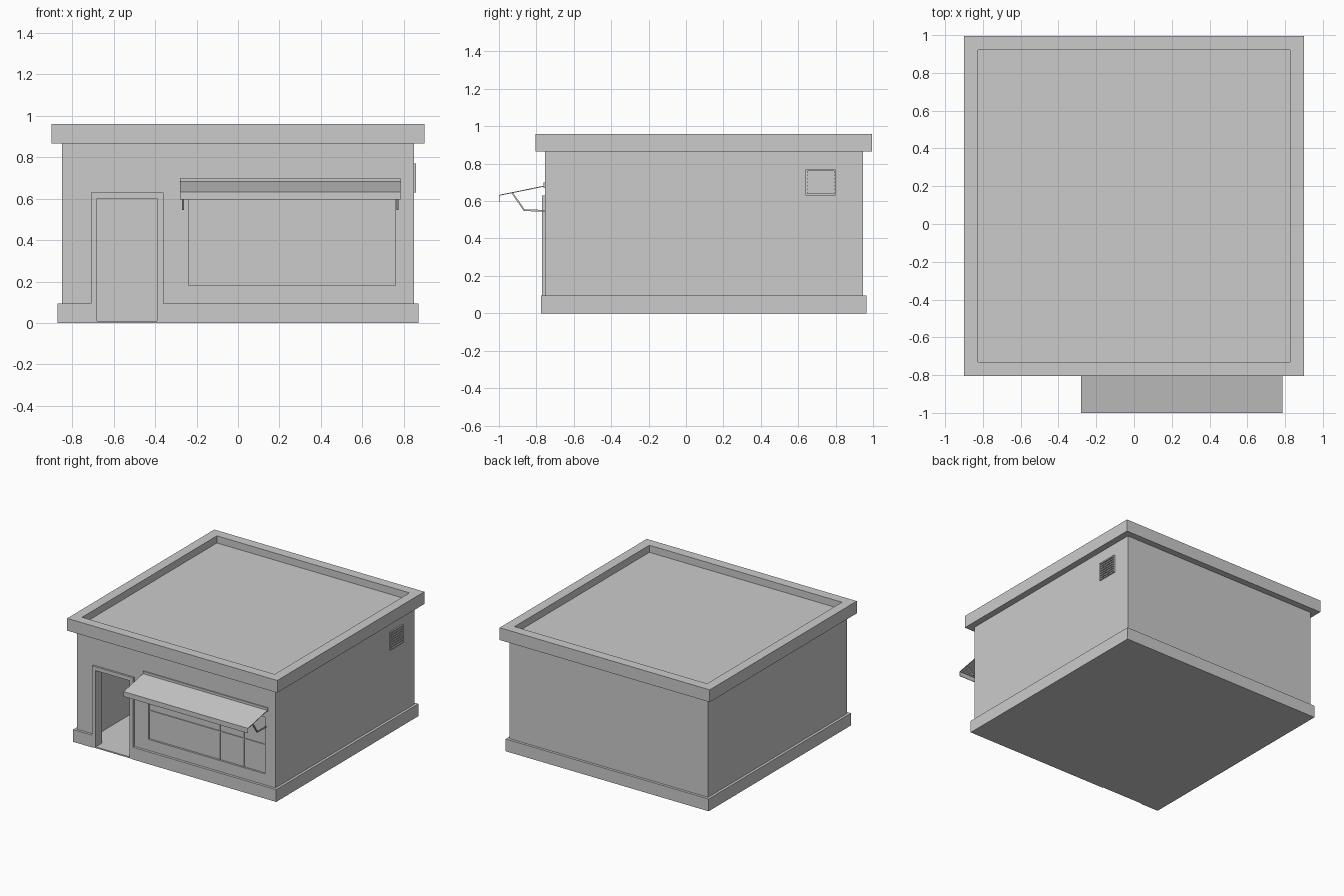
import bpy
import bmesh
from mathutils import Vector

default_cube = bpy.data.objects.get("Cube")
if default_cube:
    bpy.data.objects.remove(default_cube, do_unlink=True)

# One plain grey for the whole building
GREY = (0.6, 0.6, 0.6, 1.0)
plaster = bpy.data.materials.new("plain_grey")
plaster.use_nodes = True
plaster.diffuse_color = GREY
plaster.node_tree.nodes["Principled BSDF"].inputs["Base Color"].default_value = GREY


def finish(name, bm):
    """Turn a bmesh into a named, coloured object."""
    bmesh.ops.recalc_face_normals(bm, faces=bm.faces)
    mesh = bpy.data.meshes.new(name)
    bm.to_mesh(mesh)
    bm.free()
    mesh.materials.append(plaster)
    obj = bpy.data.objects.new(name, mesh)
    bpy.context.collection.objects.link(obj)
    return obj


def add_box(bm, x_range, y_range, z_range):
    low, high = (Vector(corner) for corner in zip(x_range, y_range, z_range))
    middle, size = (low + high) / 2, high - low
    for vert in bmesh.ops.create_cube(bm, size=1)["verts"]:
        vert.co = Vector(a * b for a, b in zip(vert.co, size)) + middle


def boxes(name, *ranges):
    bm = bmesh.new()
    for box in ranges:
        add_box(bm, *box)
    return finish(name, bm)


def cut(target, *ranges):
    """Carve boxes out of a part."""
    for box in ranges:
        cutter = boxes("cutter", box)
        cutter.hide_render = True
        modifier = target.modifiers.new("opening", "BOOLEAN")
        modifier.operation = "DIFFERENCE"
        modifier.solver = "EXACT"
        modifier.object = cutter
        bpy.context.view_layer.objects.active = target
        bpy.ops.object.modifier_apply(modifier=modifier.name)
        bpy.data.objects.remove(cutter, do_unlink=True)


def extrude_profile(name, profile, x_start, x_end):
    """Sweep a (y, z) outline along x."""
    bm = bmesh.new()
    face = bm.faces.new([bm.verts.new((x_start, y, z)) for y, z in profile])
    swept = bmesh.ops.extrude_face_region(bm, geom=[face])["geom"]
    moved = [item for item in swept if isinstance(item, bmesh.types.BMVert)]
    bmesh.ops.translate(bm, vec=(x_end - x_start, 0, 0), verts=moved)
    return finish(name, bm)


# Main dimensions
SIDE = 0.85
FRONT, BACK = -0.755, 0.945
WALL = 0.06
FLOOR = 0.01
TRIM_TOP, EAVE, TOP = 0.095, 0.865, 0.96
DOOR_LEFT, DOOR_RIGHT, DOOR_TOP = -0.68, -0.39, 0.6
FRAME = 0.03
WIN_LEFT, WIN_RIGHT, WIN_LOW, WIN_TOP = -0.24, 0.76, 0.18, 0.62


def footprint(margin):
    return ((-SIDE - margin, SIDE + margin), (FRONT - margin, BACK + margin))


room = (*footprint(-WALL), (FLOOR, EAVE - 0.02))
doorway = ((DOOR_LEFT, DOOR_RIGHT), (FRONT - 0.1, FRONT + 0.1), (FLOOR, DOOR_TOP))
window_recess = ((WIN_LEFT, WIN_RIGHT), (FRONT - 0.1, FRONT + 0.015), (WIN_LOW, WIN_TOP))

# Hollow walls with a doorway and a shallow window recess
walls = boxes("walls", (*footprint(0), (0.004, EAVE + 0.01)))
cut(walls, room, doorway, window_recess)

# Base trim, interrupted at the door
trim = boxes("base_trim", (*footprint(0.02), (0, TRIM_TOP)))
door_gap = ((DOOR_LEFT - FRAME, DOOR_RIGHT + FRAME), (FRONT - 0.1, FRONT), (-0.1, 0.2))
cut(trim, room, doorway, door_gap)

# Flat roof sunk behind a parapet
parapet = boxes("roof_parapet", (*footprint(0.05), (EAVE, TOP)))
cut(parapet, (*footprint(-0.025), (TOP - 0.055, TOP + 0.1)))

# Door frame and threshold
frame_depth = (FRONT - 0.015, FRONT + WALL)
frame_height = (0, DOOR_TOP + FRAME)
boxes(
    "door_frame",
    ((DOOR_LEFT - FRAME, DOOR_LEFT), frame_depth, frame_height),
    ((DOOR_RIGHT, DOOR_RIGHT + FRAME), frame_depth, frame_height),
    ((DOOR_LEFT, DOOR_RIGHT), frame_depth, (DOOR_TOP, DOOR_TOP + FRAME)),
    ((DOOR_LEFT, DOOR_RIGHT), frame_depth, (0, FLOOR)),
)

# Slim window bars
bar_depth = (FRONT + 0.008, FRONT + 0.02)
bars = [((x, x + 0.01), bar_depth, (WIN_LOW, WIN_TOP)) for x in (0.36, 0.565)]
bars.append(((WIN_LEFT, WIN_RIGHT), bar_depth, (0.395, 0.403)))
boxes("window_bars", *bars)

# Awning: sloping sheet with a front valance, and its wall rail
AWNING_LEFT, AWNING_RIGHT = -0.28, 0.785
awning_profile = [
    (FRONT, 0.683), (-1, 0.633), (-1, 0.595),
    (-0.996, 0.595), (-0.996, 0.629), (FRONT, 0.678),
]
extrude_profile("awning", awning_profile, AWNING_LEFT, AWNING_RIGHT)
boxes("awning_rail", ((AWNING_LEFT, AWNING_RIGHT), (FRONT - 0.008, FRONT), (0.67, 0.7)))

# Folding arms carrying the awning
arm_profile = [
    (FRONT, 0.553), (-0.862, 0.555), (-0.926, 0.646),
    (-0.934, 0.644), (-0.867, 0.546), (FRONT, 0.545),
]
for side, x in (("right", AWNING_LEFT + 0.01), ("left", AWNING_RIGHT - 0.02)):
    extrude_profile("awning_arm_" + side, arm_profile, x, x + 0.01)

# Louvred vent on the left side wall
VENT_Y, VENT_Z, RIM = (0.64, 0.8), (0.63, 0.77), 0.01
rim_depth = (SIDE - 0.005, SIDE + 0.01)
vent_parts = [(rim_depth, (y, y + RIM), VENT_Z) for y in (VENT_Y[0], VENT_Y[1] - RIM)]
vent_parts += [(rim_depth, VENT_Y, (z, z + RIM)) for z in (VENT_Z[0], VENT_Z[1] - RIM)]
SLATS = 6
spacing = (VENT_Z[1] - VENT_Z[0] - RIM) / (SLATS + 1)
for i in range(SLATS):
    z = VENT_Z[0] + RIM / 2 + spacing * (i + 1)
    vent_parts.append(((SIDE - 0.005, SIDE + 0.008), VENT_Y, (z - 0.005, z + 0.005)))
boxes("wall_vent", *vent_parts)
